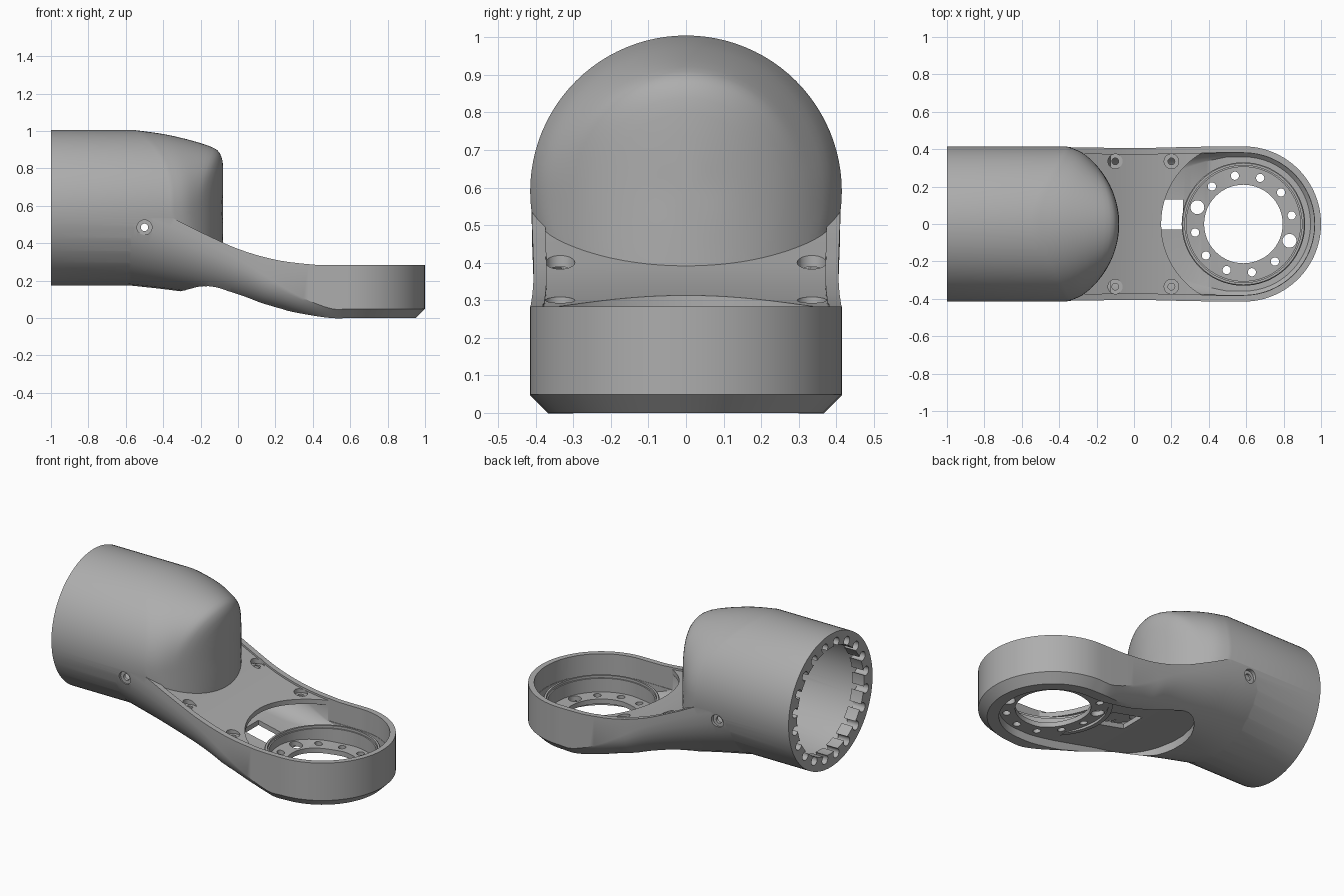
import bpy, bmesh, math
from mathutils import Matrix, Vector

if "Cube" in bpy.data.objects:
    bpy.data.objects.remove(bpy.data.objects["Cube"])

grey = bpy.data.materials.new("satin grey")
grey.use_nodes = True
grey.diffuse_color = (0.42, 0.42, 0.42, 1)
grey.node_tree.nodes["Principled BSDF"].inputs["Base Color"].default_value = (0.42, 0.42, 0.42, 1)

CX, R, AXIS = 0.585, 0.415, 0.59      # ring centre, outer radius, sleeve axis height


def make(name, bm):
    bmesh.ops.remove_doubles(bm, verts=bm.verts, dist=1e-5)
    bmesh.ops.holes_fill(bm, edges=[e for e in bm.edges if e.is_boundary])
    bmesh.ops.recalc_face_normals(bm, faces=bm.faces)
    me = bpy.data.meshes.new(name)
    bm.to_mesh(me)
    bm.free()
    me.materials.append(grey)
    ob = bpy.data.objects.new(name, me)
    bpy.context.collection.objects.link(ob)
    return ob


def apply_bool(ob, other, op="DIFFERENCE"):
    mod = ob.modifiers.new("bool", "BOOLEAN")
    mod.operation, mod.object, mod.solver = op, other, "EXACT"
    bpy.ops.object.select_all(action="DESELECT")
    bpy.context.view_layer.objects.active = ob
    ob.select_set(True)
    bpy.ops.object.modifier_apply(modifier=mod.name)
    bpy.data.objects.remove(other)


def curve(points):
    """Smooth interpolation through (x, value) points."""
    def slope(i):
        a, b = points[max(i - 1, 0)], points[min(i + 1, len(points) - 1)]
        return (b[1] - a[1]) / (b[0] - a[0])

    def f(x):
        if x <= points[0][0]:
            return points[0][1]
        for i in range(len(points) - 1):
            (x0, v0), (x1, v1) = points[i], points[i + 1]
            if x <= x1:
                h = x1 - x0
                t = (x - x0) / h
                return (v0 * (1 + 2 * t) * (1 - t) ** 2 + v1 * t * t * (3 - 2 * t)
                        + h * t * (1 - t) * (slope(i) * (1 - t) - slope(i + 1) * t))
        return points[-1][1]
    return f


top = curve([(-0.6, 0.6), (-0.4, 0.555), (-0.2, 0.46), (0, 0.37), (0.2, 0.312), (0.4, 0.286), (0.5, 0.283), (0.6, 0.283)])
bottom = curve([(-0.6, 0.177), (-0.32, 0.145), (0, 0.095), (0.2, 0.053), (0.35, 0.022), (0.5, 0), (0.6, 0)])
corner = curve([(-0.6, 0.412), (-0.3, 0.32), (0, 0.22), (0.3, 0.1), (0.5, 0.05), (0.6, 0.05)])
width = curve([(-0.6, 0.412), (-0.3, 0.41), (0, 0.406), (0.3, 0.412), (0.5, R), (0.6, R)])


def underside(x, w, low, c):
    """Rounded lower corner, turning into a straight chamfer at the ring end."""
    k = min(max((x - 0.15) / 0.35, 0), 1)
    pts = []
    for i in range(9):
        t = i / 8
        a = t * math.pi / 2
        pts.append((w - c + c * (math.cos(a) * (1 - k) + (1 - t) * k),
                    low + c - c * (math.sin(a) * (1 - k) + t * k)))
    return pts


def arm_section(x):
    w, t, b = width(x), top(x), bottom(x)
    return [(0, t - 0.012), (w - 0.035, t - 0.012), (w - 0.035, t), (w, t)] + \
        underside(x, w, b, min(corner(x), t - b - 0.01)) + [(0, b)]


def channel_section(x):
    w, t, b = width(x) - 0.036, top(x) - 0.042, bottom(x) + 0.08
    return [(0, t), (w, t)] + underside(x, w, b, min(max(corner(x) - 0.03, 0.02), t - b - 0.01)) + [(0, b)]


def recess_section(x):
    w = 0.3 * math.sqrt(max(1 - (min(x + 0.1, 0) / 0.22) ** 2, 0.005))
    return [(0, -0.3), (w, -0.3), (w, bottom(x) + 0.05), (0, bottom(x) + 0.05)]


def loft(name, start, section, steps=40, turn=48):
    """Sweep a half section along one side, round the ring end and back."""
    bm = bmesh.new()
    xs = [start + (CX - start) * i / steps for i in range(steps + 1)]
    rings = [[(x, w, z) for w, z in section(x)] for x in xs]
    for i in range(1, turn):
        a = math.pi * i / turn
        rings.append([(CX + w * math.sin(a), w * math.cos(a), z) for w, z in section(CX)])
    rings += [[(x, -w, z) for w, z in section(x)] for x in reversed(xs)]
    rings = [[bm.verts.new(p) for p in r] for r in rings]
    for a, b in zip(rings, rings[1:]):
        for j in range(len(a) - 1):
            bm.faces.new((a[j], a[j + 1], b[j + 1], b[j]))
    return make(name, bm)


crown = curve([(0, 0), (0.55, 0), (0.65, 0.008), (0.74, 0.03), (0.8, 0.08), (0.88, 0.19), (0.95, 0.32), (1, 0.47)])


def sleeve(name, start, radius, back, n=96):
    """Horizontal tube closed by an upright curved nose with a soft crown."""
    bm = bmesh.new()
    scales = [1, 0.985, 0.97, 0.95, 0.92, 0.88, 0.84, 0.8, 0.77, 0.74, 0.7, 0.65, 0.6, 0.5, 0.35, 0.2, 0]
    rings = []
    for k, s in enumerate([1] + scales):
        ring = []
        for i in range(n):
            a = 2 * math.pi * i / n
            y, z = radius * s * math.cos(a), radius * s * math.sin(a)
            up = max(math.sin(a), 0) ** 2
            fillet = 0.03 * max((s - 0.9) / 0.1, 0) ** 2
            nose = -0.08 - back - 0.469 + math.sqrt(0.469 ** 2 - y * y) - up * crown(s) - (1 - up) * fillet
            ring.append(bm.verts.new((start if k == 0 else nose, y, AXIS + z)))
        rings.append(ring)
    for a, b in zip(rings, rings[1:]):
        for i in range(n):
            j = (i + 1) % n
            bm.faces.new((a[i], a[j], b[j], b[i]))
    return make(name, bm)


def rods(name, items, seg=24):
    """Cylinders given as (centre, axis, radius, length)."""
    bm = bmesh.new()
    for c, axis, r, length in items:
        m = Matrix.Translation(c) @ Vector(axis).to_track_quat("Z", "Y").to_matrix().to_4x4()
        bmesh.ops.create_cone(bm, cap_ends=True, segments=seg, radius1=r, radius2=r, depth=length, matrix=m)
    return make(name, bm)


def prism(name, outline, z0, z1):
    bm = bmesh.new()
    low = [bm.verts.new((x, y, z0)) for x, y in outline]
    face = bm.faces.new(low)
    up = bmesh.ops.extrude_face_region(bm, geom=[face])["geom"]
    bmesh.ops.translate(bm, vec=(0, 0, z1 - z0), verts=[g for g in up if isinstance(g, bmesh.types.BMVert)])
    return make(name, bm)


# Outer body: arm joined to the sleeve
body = loft("arm_body", -0.6, arm_section)
apply_bool(body, sleeve("sleeve", -1, R, 0), "UNION")

# Hollow sleeve, cable channel and lower recess
apply_bool(body, sleeve("bore", -0.92, 0.385, 0.03))
X, Y, Z = (1, 0, 0), (0, 1, 0), (0, 0, 1)
apply_bool(body, rods("mouth", [((-1, 0, AXIS), X, 0.33, 0.4)], 96))
apply_bool(body, loft("channel", -0.55, channel_section))
apply_bool(body, loft("recess", -0.318, recess_section))

# Open bowl around the ring, with a rounded deck edge
inner, edge = 0.381, 0.44
lim = math.asin(inner / edge)
bowl = [(CX - edge * math.cos(lim * (i / 12 - 1)), edge * math.sin(lim * (i / 12 - 1))) for i in range(25)]
bowl += [(CX + inner * math.sin(math.pi * i / 48), inner * math.cos(math.pi * i / 48)) for i in range(49)]
apply_bool(body, prism("bowl", bowl, 0.15, 0.7))

# Cable slot and central opening
apply_bool(body, prism("slot", [(0.05, -0.03), (0.262, -0.03), (0.262, 0.13), (0.05, 0.13)], -0.1, 0.2))
apply_bool(body, rods("opening", [((CX, 0, 0), Z, 0.21, 0.4)], 64))

# Flange bolt circle with two wider holes
bolts = []
for k in range(12):
    a = math.radians(10 + 30 * k)
    bolts.append(((CX + 0.262 * math.cos(a), 0.262 * math.sin(a), 0.06), Z, 0.037 if k in (5, 11) else 0.022, 0.2))
apply_bool(body, rods("flange_bolts", bolts))

# Notches around the sleeve mouth
notches = []
for k in range(20):
    a = 2 * math.pi * (k + 0.5) / 20
    notches.append(((-1, 0.352 * math.cos(a), AXIS + 0.352 * math.sin(a)), X, 0.028, 0.3))
apply_bool(body, rods("mouth_notches", notches))

# Counterbored screw holes in the deck and the sleeve sides
wide, narrow = [], []
for side in (-1, 1):
    for x in (-0.1, 0.2):
        p = (x, side * 0.335, top(x) + 0.01)
        wide.append((p, Z, 0.039, 0.08))
        narrow.append((p, Z, 0.018, 0.2))
    p = (-0.5, side * 0.41, 0.485)
    wide.append((p, Y, 0.04, 0.045))
    narrow.append((p, Y, 0.02, 0.2))
apply_bool(body, rods("counterbores", wide))
apply_bool(body, rods("screw_holes", narrow))

# Raised collar around the flange
bm = bmesh.new()
profile = [(0.305, 0.07), (0.33, 0.07), (0.33, 0.175), (0.325, 0.18), (0.313, 0.18), (0.313, 0.165), (0.305, 0.165)]
rings = [[bm.verts.new((CX + r * math.cos(math.pi * i / 36), r * math.sin(math.pi * i / 36), z))
          for r, z in profile] for i in range(72)]
for i in range(72):
    a, b = rings[i], rings[(i + 1) % 72]
    for j in range(len(profile)):
        k = (j + 1) % len(profile)
        bm.faces.new((a[j], a[k], b[k], b[j]))
collar = make("flange_collar", bm)

for ob in (body, collar):
    bpy.ops.object.select_all(action="DESELECT")
    bpy.context.view_layer.objects.active = ob
    ob.select_set(True)
    bpy.ops.object.shade_smooth_by_angle(angle=math.radians(30))
